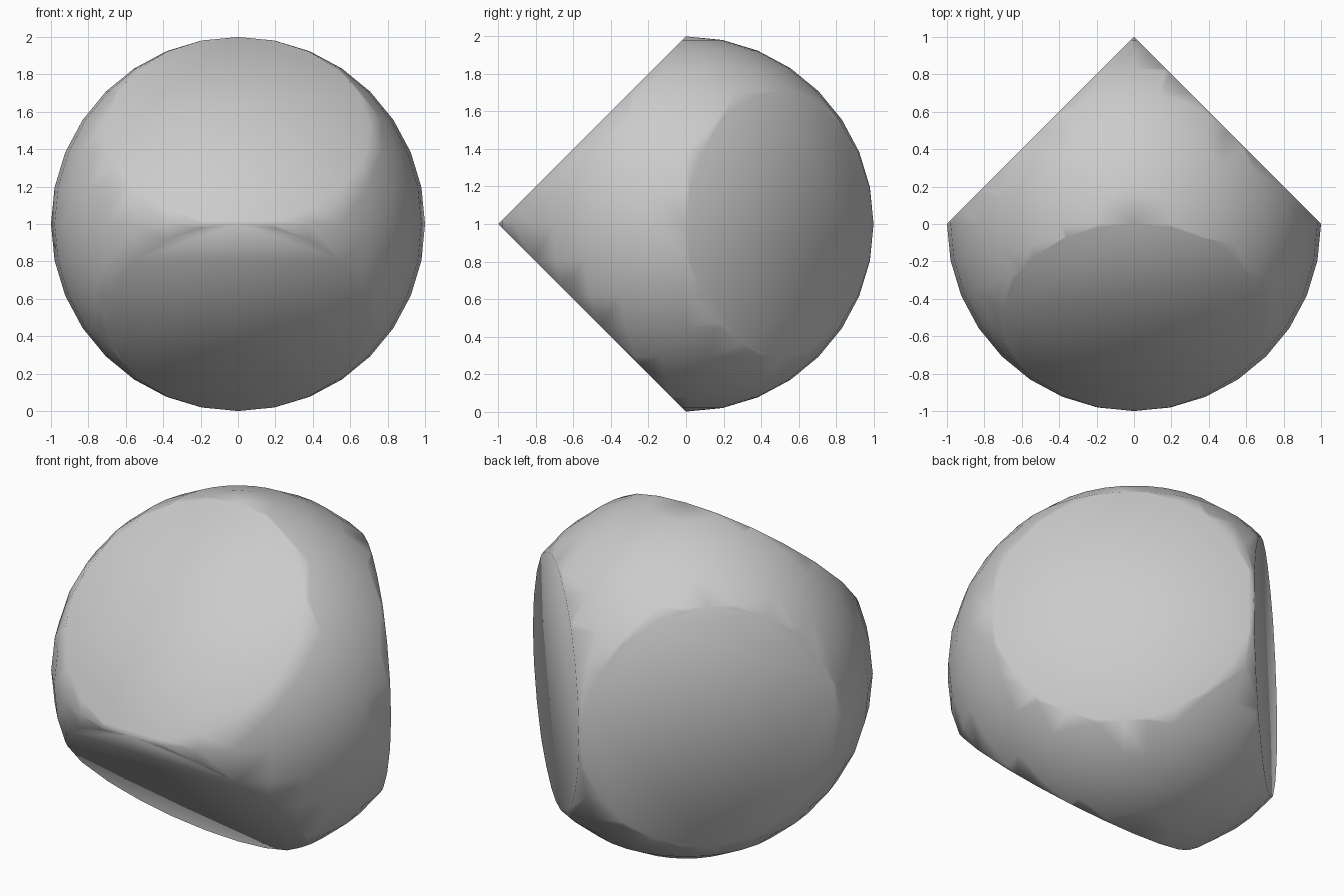
import bpy
import bmesh
from mathutils import Vector

cube = bpy.data.objects.get("Cube")
if cube:
    bpy.data.objects.remove(cube, do_unlink=True)

# Plain grey material
grey = bpy.data.materials.new("plain grey")
grey.use_nodes = True
colour = (0.6, 0.6, 0.6, 1)
grey.diffuse_color = colour
grey.node_tree.nodes["Principled BSDF"].inputs["Base Color"].default_value = colour

# Ball
bm = bmesh.new()
bmesh.ops.create_uvsphere(bm, u_segments=32, v_segments=16, radius=1)

# Four flat discs: an upper and lower pair in front, a left and right pair behind
for normal in [(0, -1, 1), (0, -1, -1), (1, 1, 0), (-1, 1, 0)]:
    n = Vector(normal).normalized()
    bmesh.ops.bisect_plane(bm, geom=bm.verts[:] + bm.edges[:] + bm.faces[:],
                           dist=0.0005, plane_co=n * 0.5 ** 0.5, plane_no=n,
                           clear_outer=True)
    rim = [e for e in bm.edges if e.is_boundary]
    bmesh.ops.edgeloop_fill(bm, edges=rim)

bmesh.ops.recalc_face_normals(bm, faces=bm.faces[:])
for face in bm.faces:
    face.smooth = True

# Stand the body on the ground
bmesh.ops.translate(bm, verts=bm.verts[:], vec=(0, 0, 1))
mesh = bpy.data.meshes.new("cut_ball")
bm.to_mesh(mesh)
bm.free()
mesh.materials.append(grey)
body = bpy.data.objects.new("cut_ball", mesh)
bpy.context.collection.objects.link(body)
